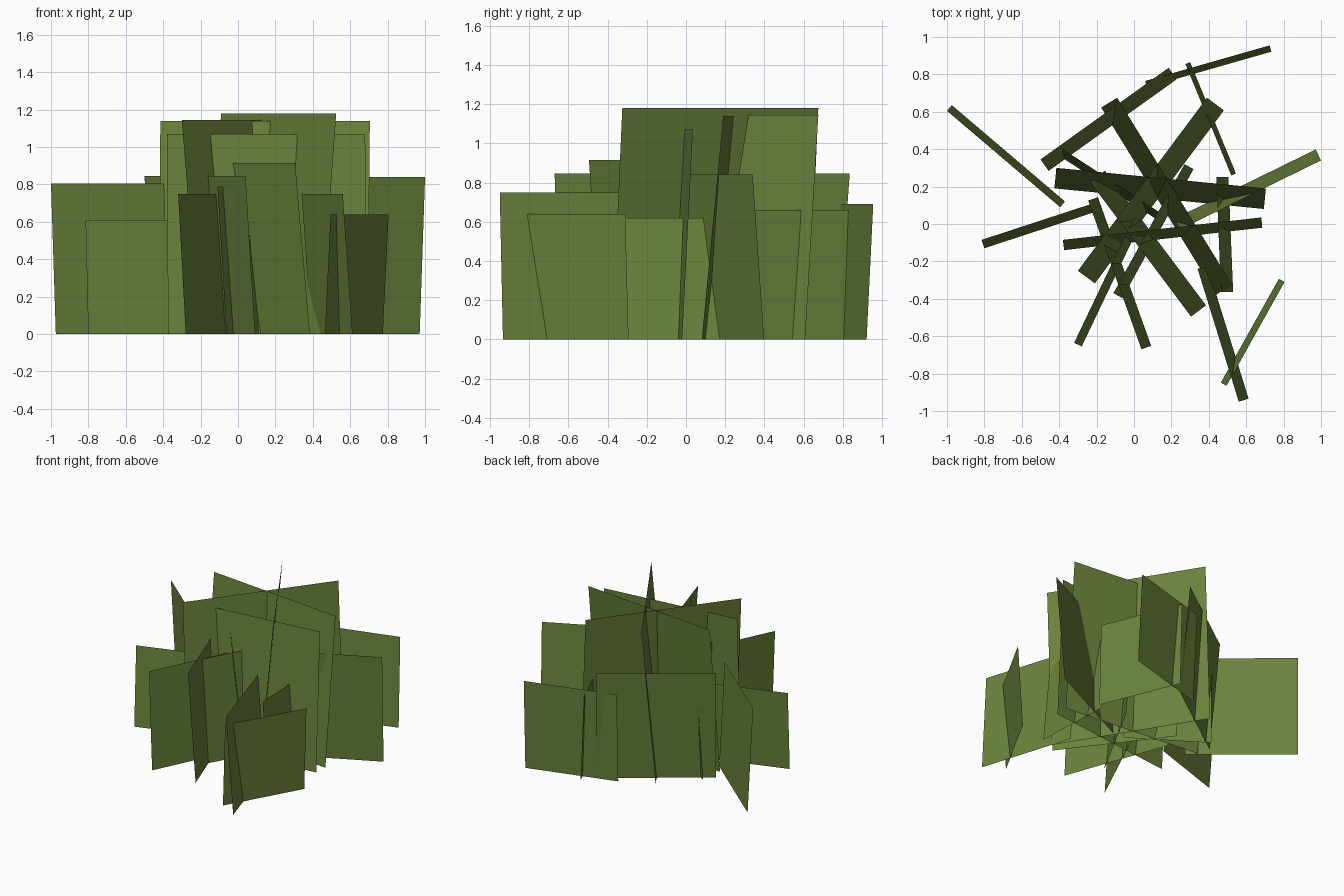
import bpy
from mathutils import Vector

# One flat leaf colour
green = bpy.data.materials.new("leaf_green")
green.diffuse_color = (0.145, 0.225, 0.045, 1)

# Leaf cards: top edge start x, y, top edge end x, y, height, sideways lean of the foot
CARDS = [
    (-1.0, .605, -.395, .09, .805, .04),
    (-.815, -.085, -.235, .105, .61, -.047),
    (.245, -.03, 1.0, .34, .84, .065),
    (.495, -.865, .805, -.31, .64, .035),
    (.34, -.24, .56, -.95, .75, .055),
    (.44, .25, .465, -.365, .62, .065),
    (-.415, .30, .705, .19, 1.14, -.11),
    (-.50, .345, .185, .835, .845, -.075),
    (.06, .765, .725, .955, .69, -.035),
    (.275, .855, .52, .26, .66, .027),
    (-.38, -.085, .68, .035, 1.07, -.055),
    (-.30, -.25, .39, .675, 1.145, -.113),
    (-.09, .675, .525, -.325, 1.18, -.10),
    (-.235, .225, .305, -.495, .915, .10),
    (-.245, .125, .04, -.67, .845, .055),
    (-.32, -.635, .0, .035, .75, -.045),
    (-.11, -.37, .27, .32, .79, -.055),
    (-.38, .40, .14, .06, .61, -.04),
]


def leaf_card(name, x1, y1, x2, y2, height, lean):
    """A single leaning quad standing on the ground."""
    top_a, top_b = Vector((x1, y1, height)), Vector((x2, y2, height))
    along = (top_b - top_a).normalized()
    foot = Vector((-along.y, along.x, 0)) * lean - Vector((0, 0, height))
    mesh = bpy.data.meshes.new(name)
    mesh.from_pydata([top_a + foot, top_b + foot, top_b, top_a], [], [(0, 1, 2, 3)])
    mesh.materials.append(green)
    bpy.context.collection.objects.link(bpy.data.objects.new(name, mesh))


for i, card in enumerate(CARDS, 1):
    leaf_card(f"leaf_card_{i:02d}", *card)
